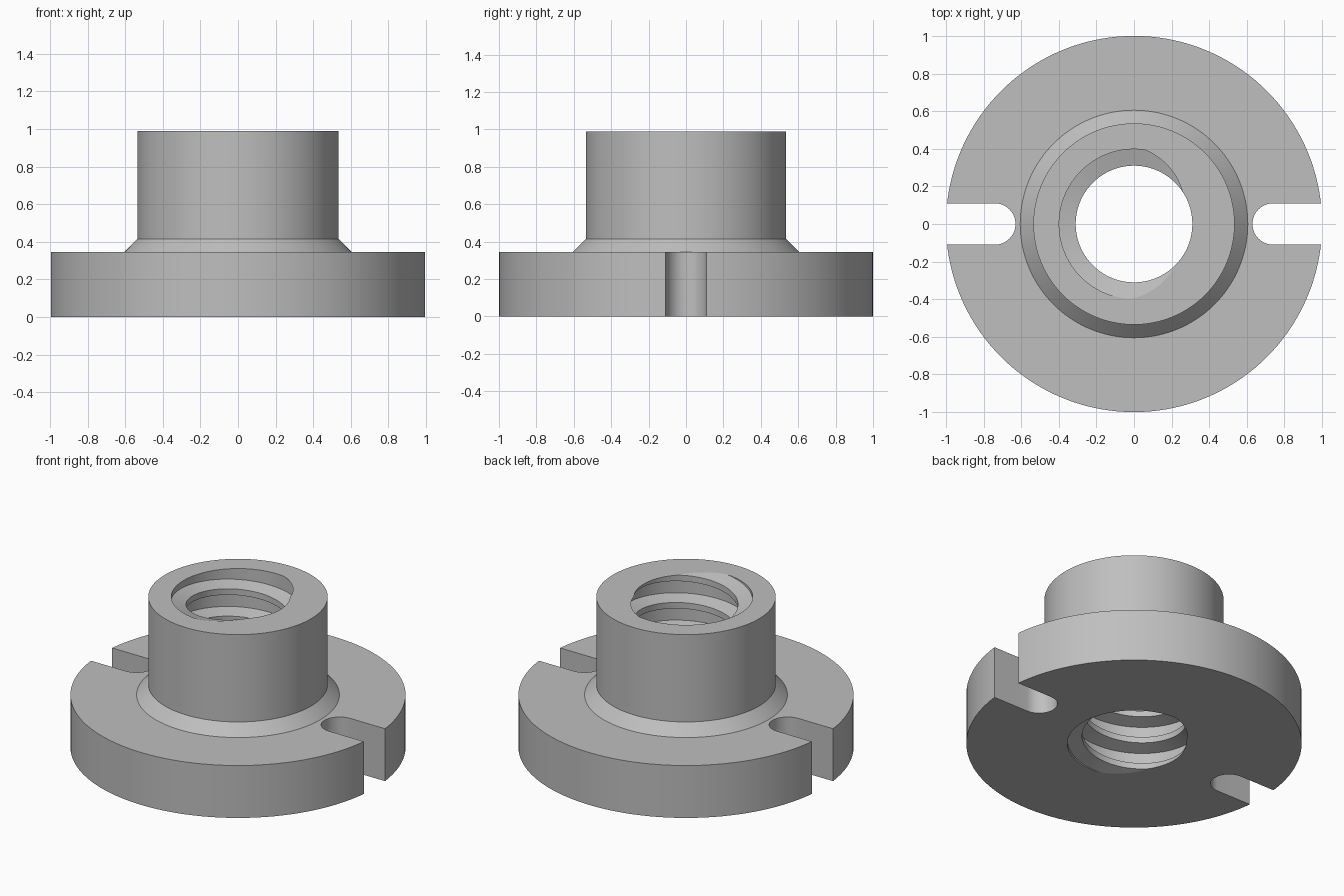
import bpy, bmesh
from math import pi, tau, cos, sin, radians, floor
from mathutils import Matrix

cube = bpy.data.objects.get("Cube")
if cube:
    bpy.data.objects.remove(cube, do_unlink=True)

HEIGHT = 0.99
PITCH = 0.18
MINOR, MAJOR = 0.31, 0.398
SEGMENTS = 144
START = radians(-45)        # angle at which the crest reaches the top face

grey = bpy.data.materials.new("grey metal")
grey.use_nodes = True
COLOUR = (0.52, 0.52, 0.52, 1)
grey.diffuse_color = COLOUR
grey.node_tree.nodes["Principled BSDF"].inputs["Base Color"].default_value = COLOUR

# One turn of the thread: (fraction of pitch, radius), crest first
THREAD = [(0.0, MINOR), (0.13, MAJOR), (0.65, MAJOR), (0.78, MINOR), (1.0, MINOR)]


def thread_radius(t):
    t -= floor(t)
    for (a, ra), (b, rb) in zip(THREAD, THREAD[1:]):
        if t <= b:
            return ra + (rb - ra) * (t - a) / (b - a)


def section(angle):
    """Closed outline of the body at one angle, bore first, as (radius, z)."""
    shift = HEIGHT + PITCH * (angle - START) / tau
    points = []
    for turn in range(-9, 4):
        for t, _ in THREAD[:-1]:
            z = min(max(shift + PITCH * (turn + t), 0), HEIGHT)
            points.append((thread_radius((z - shift) / PITCH + 1e-7), z))
    return points + [(0.535, HEIGHT), (0.535, 0.415), (0.605, 0.345), (1, 0.345), (1, 0)]


def make_object(name, bm):
    bmesh.ops.recalc_face_normals(bm, faces=bm.faces)
    mesh = bpy.data.meshes.new(name)
    bm.to_mesh(mesh)
    bm.free()
    mesh.materials.append(grey)
    obj = bpy.data.objects.new(name, mesh)
    bpy.context.collection.objects.link(obj)
    return obj


# Flanged body with its helical bore
bm = bmesh.new()
columns = []
for i in range(SEGMENTS + 1):
    a = tau * i / SEGMENTS
    columns.append([bm.verts.new((r * cos(a), r * sin(a), z)) for r, z in section(a)])
for left, right in zip(columns, columns[1:]):
    for k in range(len(left)):
        n = (k + 1) % len(left)
        bm.faces.new((left[k], right[k], right[n], left[n]))
bmesh.ops.remove_doubles(bm, verts=bm.verts, dist=0.00005)
body = make_object("threaded_flange_nut", bm)

# Round-ended notches on both sides of the flange
for side, turn in (("left", 0), ("right", pi)):
    bm = bmesh.new()
    outline = [(1.2, -0.11)]
    for i in range(25):
        a = -pi / 2 - pi * i / 24
        outline.append((0.74 + 0.11 * cos(a), 0.11 * sin(a)))
    outline.append((1.2, 0.11))
    face = bm.faces.new([bm.verts.new((x, y, -0.1)) for x, y in outline])
    top = bmesh.ops.extrude_face_region(bm, geom=[face])["geom"]
    bmesh.ops.translate(bm, vec=(0, 0, 0.7),
                        verts=[v for v in top if isinstance(v, bmesh.types.BMVert)])
    bmesh.ops.rotate(bm, verts=bm.verts, matrix=Matrix.Rotation(turn, 3, 'Z'))
    cutter = make_object(side + "_notch_cutter", bm)
    cutter.hide_render = True
    cutter.hide_set(True)
    cut = body.modifiers.new(side + " notch", 'BOOLEAN')
    cut.operation = 'DIFFERENCE'
    cut.solver = 'EXACT'
    cut.object = cutter

# Bake the cuts, then smooth the round walls
bpy.ops.object.select_all(action='DESELECT')
body.select_set(True)
bpy.context.view_layer.objects.active = body
for name in [m.name for m in body.modifiers]:
    bpy.ops.object.modifier_apply(modifier=name)
for obj in [o for o in bpy.data.objects if o.name.endswith("_notch_cutter")]:
    bpy.data.objects.remove(obj, do_unlink=True)
bpy.ops.object.shade_smooth_by_angle(angle=radians(10))
